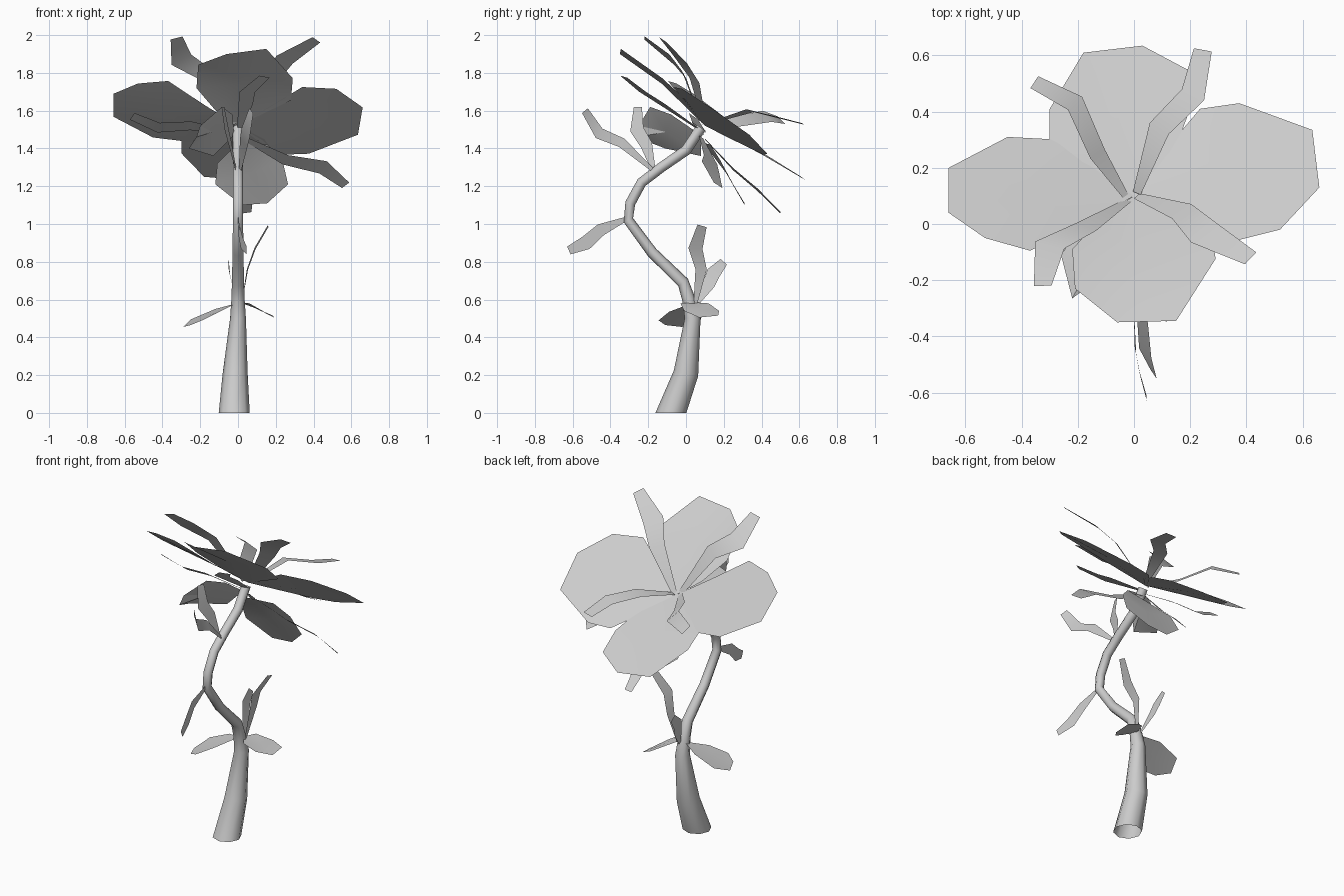
import bpy
import bmesh
from math import hypot, cos, sin, tau, radians
from mathutils import Vector

cube = bpy.data.objects.get("Cube")
if cube:
    bpy.data.objects.remove(cube, do_unlink=True)

grey = bpy.data.materials.new("plain_grey")
grey.use_nodes = True
colour = (0.6, 0.6, 0.6, 1)
grey.diffuse_color = colour
grey.node_tree.nodes["Principled BSDF"].inputs["Base Color"].default_value = colour


def finish(name, bm):
    """Turn a bmesh into a named object with softly shaded faces."""
    mesh = bpy.data.meshes.new(name)
    bm.to_mesh(mesh)
    bm.free()
    mesh.materials.append(grey)
    obj = bpy.data.objects.new(name, mesh)
    bpy.context.collection.objects.link(obj)
    bpy.ops.object.select_all(action="DESELECT")
    obj.select_set(True)
    bpy.context.view_layer.objects.active = obj
    bpy.ops.object.shade_smooth_by_angle(angle=radians(60))
    return obj


def face_along(bm, direction):
    """Make a sheet's faces look along the given direction."""
    for face in bm.faces:
        face.normal_update()
        if face.normal.dot(direction) < 0:
            face.normal_flip()


def leaf(name, points, normal):
    """Broad sheet: a fan of triangles about the middle of its outline."""
    bm = bmesh.new()
    rim = [bm.verts.new(p) for p in points]
    middle = bm.verts.new(sum((v.co for v in rim), Vector()) / len(rim))
    for i, vert in enumerate(rim):
        bm.faces.new((rim[i - 1], vert, middle))
    face_along(bm, Vector(normal))
    return finish(name, bm)


def ribbon(name, path, normal, widths=(0.03, 0.08, 0.09, 0.065)):
    """Narrow kinked sheet that follows a path, lying across the normal."""
    bm = bmesh.new()
    path = [Vector(p) for p in path]
    normal = Vector(normal).normalized()
    last = len(path) - 1
    pairs = []
    for i, point in enumerate(path):
        tangent = path[min(i + 1, last)] - path[max(i - 1, 0)]
        side = tangent.cross(normal).normalized() * widths[i] / 2
        pairs.append((bm.verts.new(point - side), bm.verts.new(point + side)))
    for (a, b), (c, d) in zip(pairs, pairs[1:]):
        bm.faces.new((a, b, d, c))
    face_along(bm, normal)
    return finish(name, bm)


def stem(name, path, sides=8):
    """Tapered tube, open at the foot, along a path of (x, y, z, radius)."""
    bm = bmesh.new()
    points = [Vector(p[:3]) for p in path]
    rings = []
    for i, point in enumerate(points):
        tangent = points[min(i + 1, len(points) - 1)] - points[max(i - 1, 0)]
        if i == 0:
            tangent = Vector((0, 0, 1))
        across = Vector((1, 0, 0))
        up = tangent.cross(across).normalized()
        rings.append([bm.verts.new(point + path[i][3] * (
            across * cos(tau * k / sides) + up * sin(tau * k / sides)))
            for k in range(sides)])
    for low, high in zip(rings, rings[1:]):
        for k in range(sides):
            bm.faces.new((low[k - 1], low[k], high[k], high[k - 1]))
    bm.faces.new(rings[-1])
    bmesh.ops.recalc_face_normals(bm, faces=bm.faces)
    return finish(name, bm)


# Curving stem
stem("stem", [
    (-.02, -.08, 0, .082), (-.015, 0, .21, .066), (0, .035, .5, .042),
    (0, .015, .6, .035), (0, -.015, .69, .032), (0, -.18, .85, .029),
    (0, -.305, 1.02, .027), (0, -.295, 1.11, .027), (0, -.235, 1.22, .027),
    (0, -.13, 1.3, .027), (0, 0, 1.39, .028), (0, .08, 1.51, .028)])

# Large petals: plan outlines laid on a backward-tilted cup, curled in front
FACING = (0, .58, .82)


def cup(x, y):
    rise = y - .1
    curl = max(0, -rise) * (.7 * min(abs(x), .3) - .1)
    return x, y, 1.52 - .72 * rise + .18 * hypot(x, rise) + curl


petals = {
    "front_petal": [(0, .1), (-.12, .02), (-.22, -.09), (-.21, -.23),
                    (-.06, -.35), (.15, -.345), (.29, -.125), (.28, 0)],
    "back_petal": [(0, .1), (-.2, .2), (-.3, .3), (-.3, .41), (-.18, .61),
                   (.03, .635), (.19, .55), (.2, .41), (.14, .25)],
    "left_petal": [(0, .1), (.1, .25), (.235, .41), (.375, .43),
                   (.635, .335), (.66, .13), (.52, -.02), (.34, -.065)],
    "right_petal": [(0, .1), (-.12, .22), (-.26, .3), (-.45, .31),
                    (-.66, .2), (-.66, .04), (-.53, -.05), (-.37, -.095),
                    (-.18, .0)],
}
for petal, outline in petals.items():
    leaf(petal, [cup(x, y) for x, y in outline], FACING)

# Broad leaves under the flower
leaf("under_leaf_front", [
    (-.02, .08, 1.47), (-.03, -.08, 1.58), (-.085, -.19, 1.62),
    (-.2, -.25, 1.52), (-.22, -.265, 1.46), (-.26, -.11, 1.4),
    (-.13, .08, 1.36)], (.5, .3, .8))
leaf("under_leaf_back", [
    (0, .09, 1.43), (-.11, .19, 1.32), (-.12, .25, 1.21), (.02, .31, 1.1),
    (.155, .31, 1.11), (.265, .25, 1.21), (.235, .18, 1.34),
    (.155, .13, 1.42)], (0, .85, .5))

# Kinked ribbons standing above the petals
WIDE = (.03, .09, .12, .065)
SLIM = (.02, .065, .075, .045)
ribbon("upper_ribbon_back_right", [
    (-.03, .1, 1.53), (-.13, .25, 1.54), (-.21, .43, 1.57),
    (-.355, .505, 1.55)], (.5, .4, .75))
ribbon("upper_ribbon_back_left", [
    (.01, .11, 1.53), (.09, .34, 1.6), (.21, .46, 1.57),
    (.245, .62, 1.53)], (-.1, .2, 1))
ribbon("upper_ribbon_front_right", [
    (-.02, .085, 1.53), (-.17, -.01, 1.79), (-.3, -.075, 1.87),
    (-.325, -.22, 1.985)], (-.2, .7, .7), WIDE)
ribbon("upper_ribbon_front_left", [
    (.01, .1, 1.53), (.17, .045, 1.76), (.247, -.03, 1.87),
    (.415, -.122, 1.975)], (-.25, .7, .7), WIDE)

# Kinked ribbons below the petals
ribbon("lower_ribbon_right", [
    (-.02, .08, 1.48), (-.25, .06, 1.52), (-.42, .07, 1.51),
    (-.56, .04, 1.57)], FACING)
ribbon("lower_ribbon_left", [
    (.02, .08, 1.46), (.25, .13, 1.34), (.45, .13, 1.3),
    (.57, .17, 1.205)], (.1, .6, .8), WIDE)
ribbon("lower_ribbon_back", [
    (0, .1, 1.45), (.01, .25, 1.29), (.04, .38, 1.18),
    (.05, .5, 1.06)], (-.15, .58, .8), SLIM)
ribbon("lower_ribbon_front", [
    (.01, .07, 1.5), (.04, -.12, 1.63), (.05, -.23, 1.7),
    (.14, -.33, 1.78)], (-.25, .58, .8))

# Small ribbons growing from the stem
ribbon("stem_ribbon_high_front", [
    (.01, -.17, 1.28), (.03, -.34, 1.43), (.04, -.46, 1.48),
    (.07, -.535, 1.6)], (.75, .0, .65), SLIM)
ribbon("stem_ribbon_high_back", [
    (-.01, -.17, 1.28), (-.04, -.21, 1.42), (-.06, -.26, 1.5),
    (-.08, -.255, 1.62)], (.85, -.3, .3), SLIM)
ribbon("stem_ribbon_middle", [
    (0, -.31, 1.03), (.005, -.45, .97), (.02, -.53, .9),
    (.045, -.62, .86)], (.8, .5, .2), SLIM)
ribbon("stem_ribbon_low_left", [
    (.02, .05, .58), (.05, .08, .76), (.09, .05, .87),
    (.16, .085, .99)], (-.9, .1, .3), (.02, .06, .075, .05))
ribbon("stem_ribbon_low_right", [
    (0, .06, .58), (-.03, .12, .68), (-.045, .145, .74),
    (-.05, .2, .8)], (.95, 0, .2), SLIM)

# Pair of broad leaves at the lower stem
leaf("low_leaf_right", [
    (-.01, .03, .58), (-.1, -.09, .535), (-.19, -.145, .49),
    (-.25, -.11, .465), (-.29, -.02, .455), (-.25, .08, .495),
    (-.12, .085, .55)], (-.3, 0, 1))
leaf("low_leaf_left", [
    (.01, .04, .585), (.06, -.03, .58), (.13, -.01, .54), (.19, .07, .505),
    (.185, .17, .515), (.12, .175, .54), (.04, .12, .58)], (.3, 0, 1))
